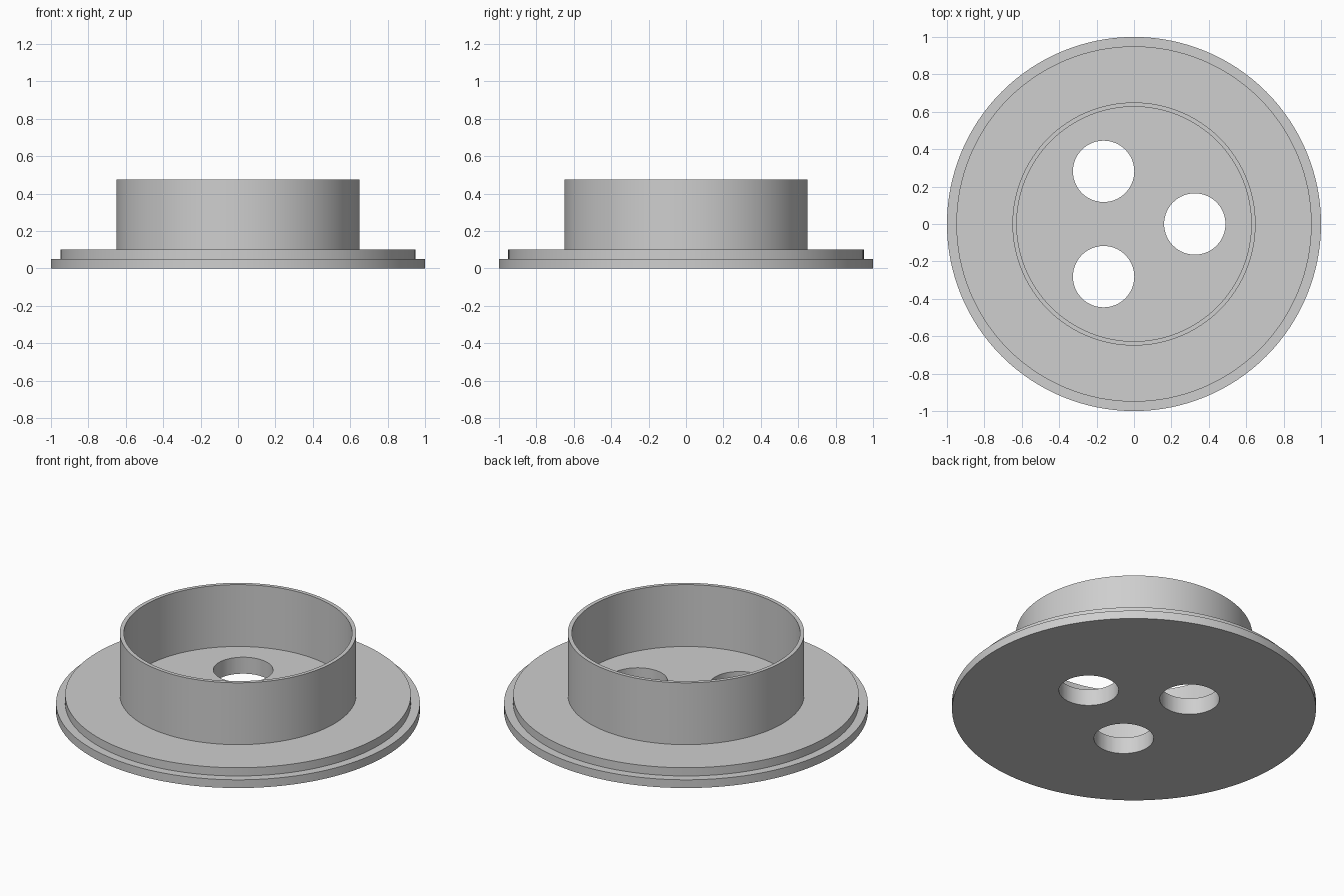
import bpy, bmesh, math
from mathutils import Matrix, Vector

if "Cube" in bpy.data.objects:
    bpy.data.objects.remove(bpy.data.objects["Cube"])

SEGMENTS = 128

grey = bpy.data.materials.new("plain grey")
grey.diffuse_color = (0.62, 0.62, 0.62, 1)
grey.use_nodes = True
grey.node_tree.nodes["Principled BSDF"].inputs["Base Color"].default_value = grey.diffuse_color


def add_object(name, bm):
    bmesh.ops.recalc_face_normals(bm, faces=bm.faces)
    mesh = bpy.data.meshes.new(name)
    bm.to_mesh(mesh)
    bm.free()
    mesh.materials.append(grey)
    obj = bpy.data.objects.new(name, mesh)
    bpy.context.collection.objects.link(obj)
    return obj


# Stepped flange with a thin upright collar, turned from one profile (radius, z)
profile = [(0, 0), (1, 0), (1, 0.05), (0.95, 0.05), (0.95, 0.10), (0.65, 0.10),
           (0.65, 0.475), (0.627, 0.475), (0.627, 0.10), (0, 0.10)]
bm = bmesh.new()
verts = [bm.verts.new((r, 0, z)) for r, z in profile]
edges = [bm.edges.new(pair) for pair in zip(verts, verts[1:])]
bmesh.ops.spin(bm, geom=verts + edges, cent=(0, 0, 0), axis=(0, 0, 1),
               angle=math.tau, steps=SEGMENTS, use_duplicate=False)
bmesh.ops.remove_doubles(bm, verts=bm.verts, dist=1e-4)
body = add_object("flanged_collar", bm)

# Three round through-holes spaced evenly in the floor
bm = bmesh.new()
for i in range(3):
    a = math.tau * i / 3
    centre = Vector((0.325 * math.cos(a), 0.325 * math.sin(a), 0.05))
    bmesh.ops.create_cone(bm, cap_ends=True, segments=64, radius1=0.164,
                          radius2=0.164, depth=0.3,
                          matrix=Matrix.Translation(centre))
cutter = add_object("hole_cutter", bm)
cutter.hide_render = True

cut = body.modifiers.new("holes", "BOOLEAN")
cut.operation = "DIFFERENCE"
cut.solver = "EXACT"
cut.object = cutter

bpy.context.view_layer.objects.active = body
body.select_set(True)
cutter.select_set(False)
bpy.ops.object.modifier_apply(modifier=cut.name)
bpy.data.objects.remove(cutter)

# Smooth round walls, crisp rims
bpy.ops.object.shade_smooth_by_angle(angle=math.radians(30))
